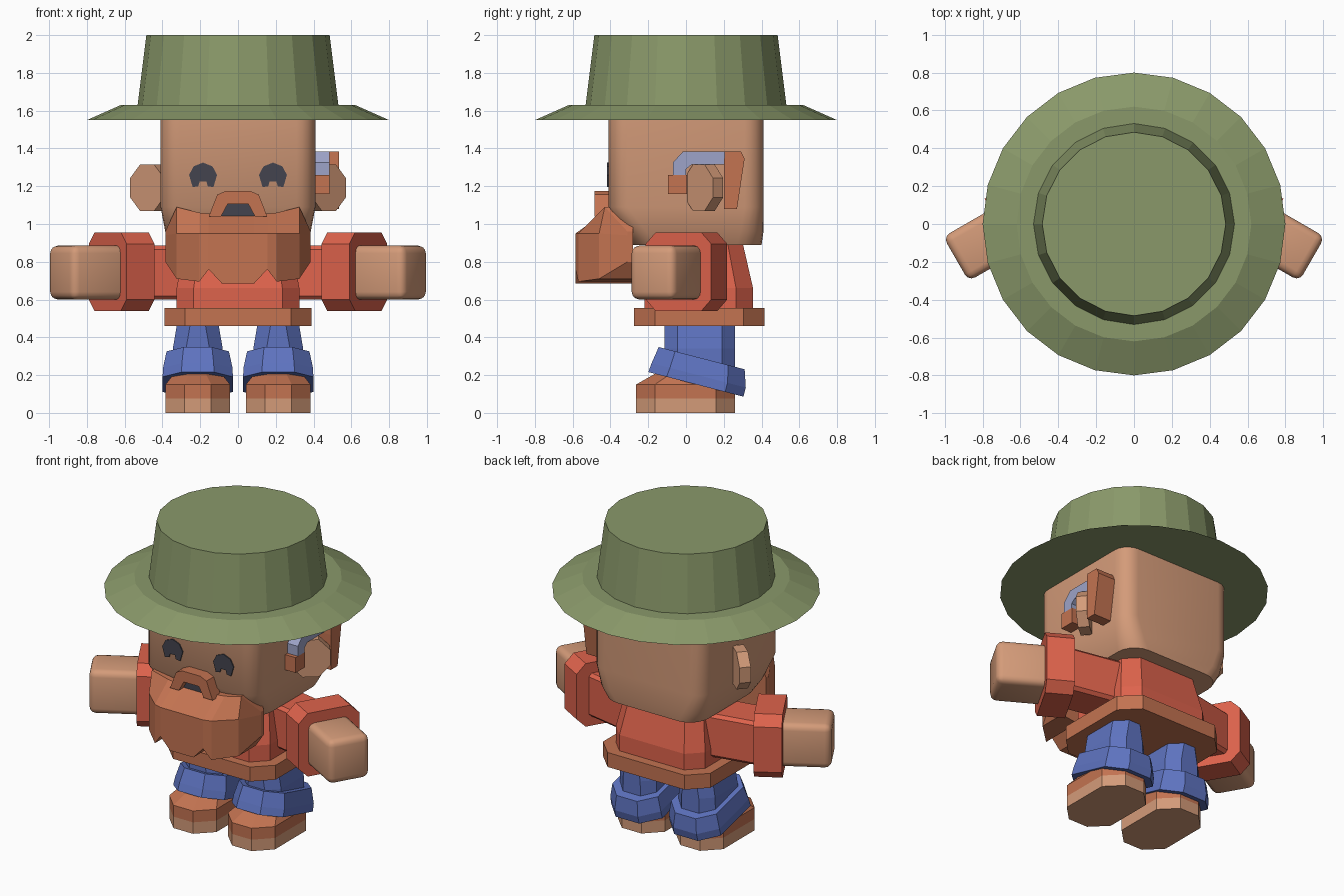
import bpy, bmesh, math
from mathutils import Matrix, Vector

if "Cube" in bpy.data.objects:
    bpy.data.objects.remove(bpy.data.objects["Cube"])


def material(name, r, g, b):
    m = bpy.data.materials.new(name)
    lin = [((c / 255 + 0.055) / 1.055) ** 2.4 for c in (r, g, b)]
    m.diffuse_color = (*lin, 1)
    m.use_nodes = True
    m.node_tree.nodes["Principled BSDF"].inputs["Base Color"].default_value = m.diffuse_color
    return m


GREEN = material("hat_green", 138, 153, 106)
SKIN = material("skin", 212, 155, 121)
RED = material("shirt_red", 222, 99, 76)
BROWN = material("beard_brown", 195, 115, 81)
BLUE = material("denim_blue", 94, 115, 192)
DARK = material("dark_grey", 67, 68, 78)
GREY = material("lavender_grey", 158, 164, 200)


def finish(bm, name, mats, matrix=None, smooth=None):
    if matrix is not None:
        bm.transform(matrix)
    bmesh.ops.recalc_face_normals(bm, faces=bm.faces)
    me = bpy.data.meshes.new(name)
    bm.to_mesh(me)
    bm.free()
    for m in mats if isinstance(mats, list) else [mats]:
        me.materials.append(m)
    if smooth:
        for p in me.polygons:
            p.use_smooth = True
        me.set_sharp_from_angle(angle=math.radians(smooth))
    ob = bpy.data.objects.new(name, me)
    bpy.context.collection.objects.link(ob)
    return ob


def loft(name, rings, mats, matrix=None, smooth=None):
    """Closed solid through rings that have equal point counts."""
    bm = bmesh.new()
    vs = [[bm.verts.new(p) for p in r] for r in rings]
    n = len(vs[0])
    for a, b in zip(vs, vs[1:]):
        for i in range(n):
            j = (i + 1) % n
            bm.faces.new((a[i], a[j], b[j], b[i]))
    bm.faces.new(vs[0])
    bm.faces.new(vs[-1])
    return finish(bm, name, mats, matrix, smooth)


def rect(hx, y0, y1, r, z, cx=0, seg=1):
    """Horizontal rectangle with cut (seg=1) or rounded corners."""
    pts = []
    corners = ((hx - r, y1 - r), (-hx + r, y1 - r), (-hx + r, y0 + r), (hx - r, y0 + r))
    for k, (x, y) in enumerate(corners):
        for i in range(seg + 1):
            a = math.pi / 2 * (k + i / seg)
            pts.append((cx + x + r * math.cos(a), y + r * math.sin(a), z))
    return pts


def circle(r, z, n):
    return [(r * math.cos(2 * math.pi * i / n), r * math.sin(2 * math.pi * i / n), z)
            for i in range(n)]


def slab_y(name, poly, y0, y1, mat, cx=0):
    return loft(name, [[(cx + x, y, z) for x, z in poly] for y in (y0, y1)], mat)


def slab_x(name, poly, x0, x1, mat):
    return loft(name, [[(x, y, z) for y, z in poly] for x in (x0, x1)], mat)


# Hat
loft("hat_brim", [circle(0.80, 1.55, 24), circle(0.62, 1.63, 24)], GREEN)
loft("hat_crown", [circle(0.535, 1.60, 20), circle(0.485, 2.0, 20)], GREEN)

# Head, narrowing towards the chin
loft("head", [rect(0.35, -0.28, 0.40, 0.13, 0.89, seg=5),
              rect(0.385, -0.33, 0.41, 0.12, 0.96, seg=5),
              rect(0.41, -0.41, 0.41, 0.10, 1.09, seg=5),
              rect(0.41, -0.41, 0.41, 0.10, 1.58, seg=5)], SKIN, smooth=40)

# Eyes
eye = [(-0.055, 1.195), (-0.074, 1.26), (-0.05, 1.305), (0, 1.325), (0.05, 1.305),
       (0.074, 1.26), (0.055, 1.195), (0.025, 1.20), (0.018, 1.225), (-0.018, 1.225),
       (-0.025, 1.20)]
for s, side in ((-1, "left"), (1, "right")):
    slab_y("eye_" + side, eye, -0.417, -0.408, DARK, s * 0.185)

# Beard: cross-sections swept from one cheek to the other
half = [(0.085, 0.685, 1.05, -0.585), (0.155, 0.76, 1.055, -0.585),
        (0.205, 0.695, 1.06, -0.57), (0.325, 0.71, 1.09, -0.46),
        (0.385, 0.80, 0.96, -0.31)]
columns = [(-x, b, t, y) for x, b, t, y in reversed(half)] + half
rings = []
for x, b, t, y in columns:
    rings.append([(x, -0.28, b), (x, y, b), (x, y, min(0.95, t - 0.02)),
                  (x, max(y, -0.43), t), (x, -0.28, t)])
loft("beard", rings, BROWN)

# Moustache arch with the mouth inside
slab_y("moustache", [(-0.155, 1.04), (-0.11, 1.155), (-0.065, 1.175), (0.065, 1.175),
                     (0.11, 1.155), (0.155, 1.04), (0.09, 1.04), (0.055, 1.105),
                     (-0.055, 1.105), (-0.09, 1.04)], -0.485, -0.40, BROWN)
slab_y("mouth", [(-0.095, 1.03), (-0.055, 1.11), (0.055, 1.11), (0.095, 1.03)],
       -0.44, -0.432, DARK)

# Hearing aid on one side of the head
slab_x("aid_front_block", [(-0.095, 1.16), (0.005, 1.16), (0.005, 1.26), (-0.095, 1.26)],
       0.39, 0.485, BROWN)
slab_x("aid_hook", [(-0.07, 1.26), (-0.07, 1.325), (-0.015, 1.385), (0.21, 1.385),
                    (0.21, 1.315), (0.03, 1.315), (0.0, 1.29), (0.0, 1.26)],
       0.39, 0.485, GREY)
slab_x("aid_back_block", [(0.205, 1.385), (0.29, 1.385), (0.31, 1.345), (0.27, 1.08),
                          (0.20, 1.08), (0.20, 1.31)], 0.39, 0.535, BROWN)

# Torso and belt
loft("shirt", [rect(0.325, -0.22, 0.355, 0.09, 0.54), rect(0.325, -0.22, 0.355, 0.09, 0.66),
               rect(0.28, -0.16, 0.30, 0.08, 0.90)], RED)
loft("belt", [rect(0.39, -0.275, 0.415, 0.11, z) for z in (0.46, 0.555)], BROWN)


def section(x, hw, z0, z1, c, cy=0):
    """Upright arm cross-section with cut corners."""
    return [(x, cy + y, z) for y, z in (
        (-hw, z0 + c), (-hw, z1 - c), (-hw + c, z1), (hw - c, z1),
        (hw, z1 - c), (hw, z0 + c), (hw - c, z0), (-hw + c, z0))]


for s, side in ((-1, "left"), (1, "right")):
    mirror = Matrix.Diagonal((s, 1, 1, 1))
    # Forearm frame: x runs along the arm, swung forward
    arm = mirror @ Matrix.Translation((0.69, -0.04, 0)) @ Matrix.Rotation(math.radians(-30), 4, 'Z')

    loft("sleeve_" + side, [section(0.20, 0.13, 0.60, 0.885, 0.02, 0.10),
                            section(0.60, 0.13, 0.60, 0.885, 0.02, 0.02)], RED, mirror)
    loft("sleeve_cuff_" + side, [section(-0.17, 0.20, 0.54, 0.955, 0.06),
                                 section(0.0, 0.20, 0.54, 0.955, 0.06)], RED, arm)
    # Hand
    bm = bmesh.new()
    bmesh.ops.create_cube(bm, size=1, matrix=Matrix.Translation((0.11, 0, 0.743))
                          @ Matrix.Diagonal((0.36, 0.27, 0.285, 1)))
    bmesh.ops.bevel(bm, geom=bm.edges[:], offset=0.04, segments=3, profile=0.5, affect='EDGES')
    finish(bm, "hand_" + side, SKIN, arm, smooth=40)

    # Ear: eight-sided disc turned outwards
    disc = [(0.128 * math.cos(math.pi / 4 * (i + .5)), 0.132 * math.sin(math.pi / 4 * (i + .5)))
            for i in range(8)]
    turn = (mirror @ Matrix.Translation((0.475, 0.075, 1.192))
            @ Matrix.Rotation(math.radians(40), 4, 'Z'))
    loft("ear_" + side, [[(x, y, z) for x, z in disc] for y in (-0.01, 0.06)], SKIN, turn)

    # Trouser leg with a tilted turn-up
    cx = s * 0.213
    loft("leg_" + side, [rect(0.135, -0.115, 0.26, 0.07, 0.14, cx),
                         rect(0.132, -0.115, 0.26, 0.07, 0.34, cx),
                         rect(0.108, -0.115, 0.26, 0.07, 0.48, cx)], BLUE)
    tilt = (Matrix.Translation((cx, 0.065, 0.22))
            @ Matrix.Rotation(math.radians(-14.5), 4, 'X'))
    loft("turn_up_" + side, [rect(0.186, -0.255, 0.265, 0.10, -0.07),
                             rect(0.184, -0.25, 0.265, 0.10, -0.02),
                             rect(0.165, -0.235, 0.235, 0.09, 0.072)], BLUE, tilt)

    # Shoe: sole and tapered upper
    loft("sole_" + side, [rect(0.171, -0.265, 0.26, 0.10, z, cx) for z in (0, 0.075)], SKIN)
    loft("shoe_upper_" + side, [rect(0.171, -0.265, 0.26, 0.10, 0.075, cx),
                                rect(0.171, -0.265, 0.26, 0.10, 0.15, cx),
                                rect(0.12, -0.15, 0.22, 0.08, 0.215, cx)], BROWN)
